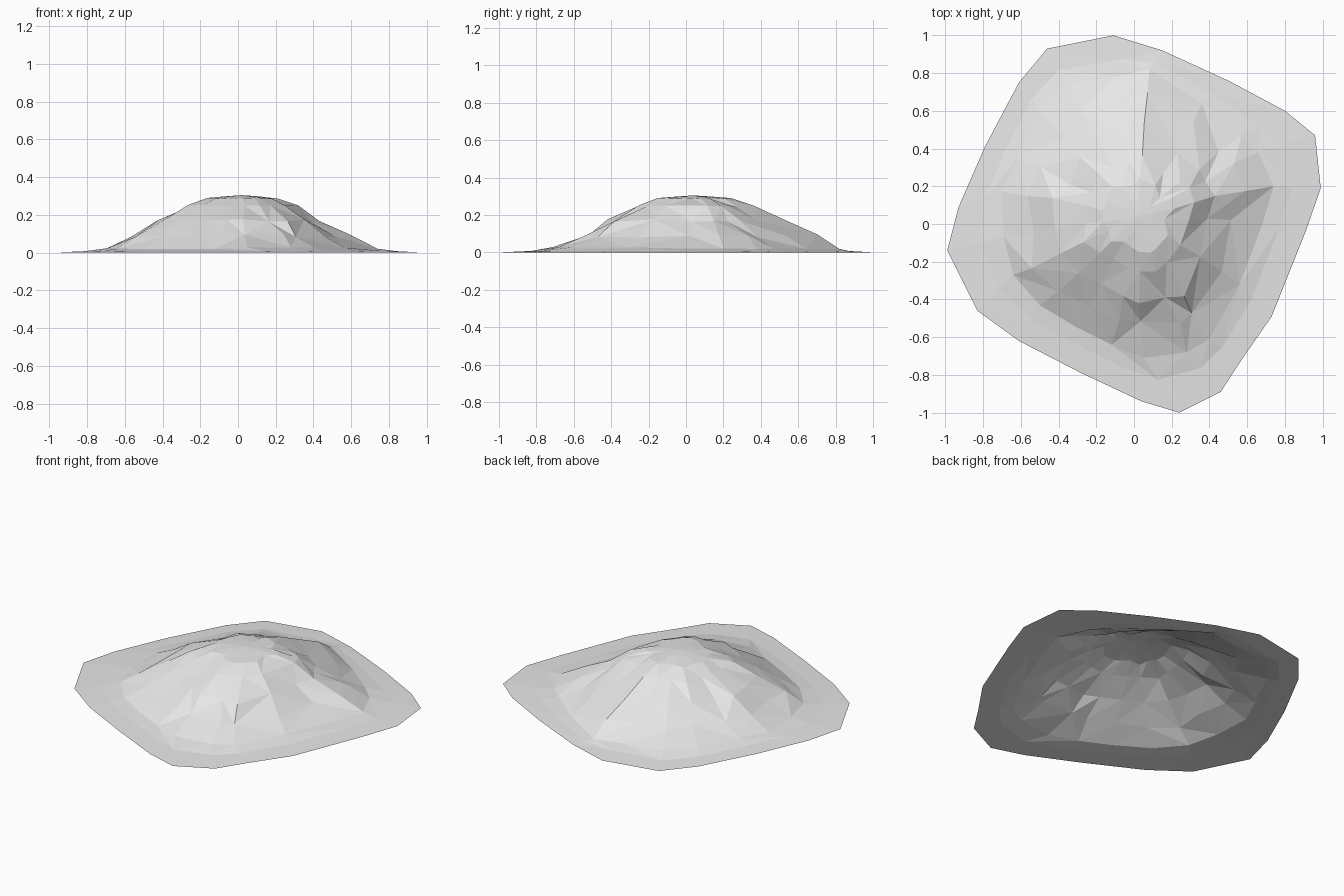
import bpy
import bmesh
import random
from mathutils import Vector

random.seed(4)

cube = bpy.data.objects.get("Cube")
if cube:
    bpy.data.objects.remove(cube, do_unlink=True)

# Outer edge of the ground skirt, anticlockwise
RIM = [(.99, .19), (.96, .47), (.8, .6), (.5, .76), (.15, .92),
       (-.11, 1), (-.46, .93), (-.61, .75), (-.79, .41), (-.93, .09),
       (-.99, -.14), (-.83, -.46), (-.61, -.62), (-.28, -.79), (.04, -.94),
       (.24, -1), (.46, -.89), (.57, -.72), (.73, -.49), (.91, -.04)]

# Foot of the slope, one point for each rim point
FOOT = [(.74, .2), (.66, .38), (.57, .47), (.36, .64), (.08, .82),
        (-.1, .78), (-.36, .74), (-.5, .6), (-.62, .35), (-.7, .17),
        (-.69, -.07), (-.64, -.27), (-.5, -.43), (-.3, -.55), (-.12, -.64),
        (.05, -.71), (.28, -.68), (.4, -.61), (.56, -.32), (.68, 0)]

PEAK = Vector((.02, .04, .305))

# Slope profile: share of the way from peak to foot, and height
PROFILE = [(.8, .09), (.6, .17), (.4, .248), (.25, .288)]


def make_material(name, colour):
    material = bpy.data.materials.new(name)
    material.use_nodes = True
    material.diffuse_color = colour
    shader = material.node_tree.nodes["Principled BSDF"]
    shader.inputs["Base Color"].default_value = colour
    shader.inputs["Roughness"].default_value = .9
    return material


def wobble(amount):
    return random.uniform(-amount, amount)


def add_ring(bm, points):
    return [bm.verts.new(point) for point in points]


def bridge(bm, outer, inner):
    """Join two equal rings with triangles on random diagonals."""
    count = len(outer)
    for i in range(count):
        j = (i + 1) % count
        a, b, c, d = outer[i], outer[j], inner[j], inner[i]
        if random.random() < .5:
            bm.faces.new((a, b, c))
            bm.faces.new((a, c, d))
        else:
            bm.faces.new((a, b, d))
            bm.faces.new((b, c, d))


def slope_ring(share, height):
    """Shrink the foot outline towards the peak with a rocky wobble."""
    points = []
    for x, y in FOOT:
        reach = share + wobble(.035)
        spot = PEAK.lerp(Vector((x, y, 0)), reach)
        spot.x += wobble(.025) * share
        spot.y += wobble(.025) * share
        spot.z = height + wobble(.012) * share
        points.append(spot)
    return points


# Open mound surface, from the flat skirt up to the summit
bm = bmesh.new()
rim = [Vector((x, y, 0)) for x, y in RIM]
foot = [Vector((x, y, .024 + wobble(.006))) for x, y in FOOT]
skirt = [a.lerp(b, .6) for a, b in zip(rim, foot)]
for point in skirt:
    point.z = .008

outlines = [rim, skirt, foot] + [slope_ring(s, z) for s, z in PROFILE]
rings = [add_ring(bm, outline) for outline in outlines]
for outer, inner in zip(rings, rings[1:]):
    bridge(bm, outer, inner)

# Summit: a coarser ring fanned to the peak
crown_points = []
for x, y in FOOT[::2]:
    spot = PEAK.lerp(Vector((x, y, 0)), .12)
    spot.z = PEAK.z - .006
    crown_points.append(spot)
crown = add_ring(bm, crown_points)
peak = bm.verts.new(PEAK)
top = rings[-1]
for i, vert in enumerate(crown):
    following = crown[(i + 1) % len(crown)]
    a, b, c = (top[(2 * i + k) % len(top)] for k in range(3))
    bm.faces.new((a, b, vert))
    bm.faces.new((b, following, vert))
    bm.faces.new((b, c, following))
    bm.faces.new((vert, following, peak))

bm.normal_update()
mesh = bpy.data.meshes.new("mound")
bm.to_mesh(mesh)
bm.free()

mesh.materials.append(make_material("pale grey", (.8, .8, .8, 1)))
mound = bpy.data.objects.new("mound", mesh)
bpy.context.collection.objects.link(mound)
